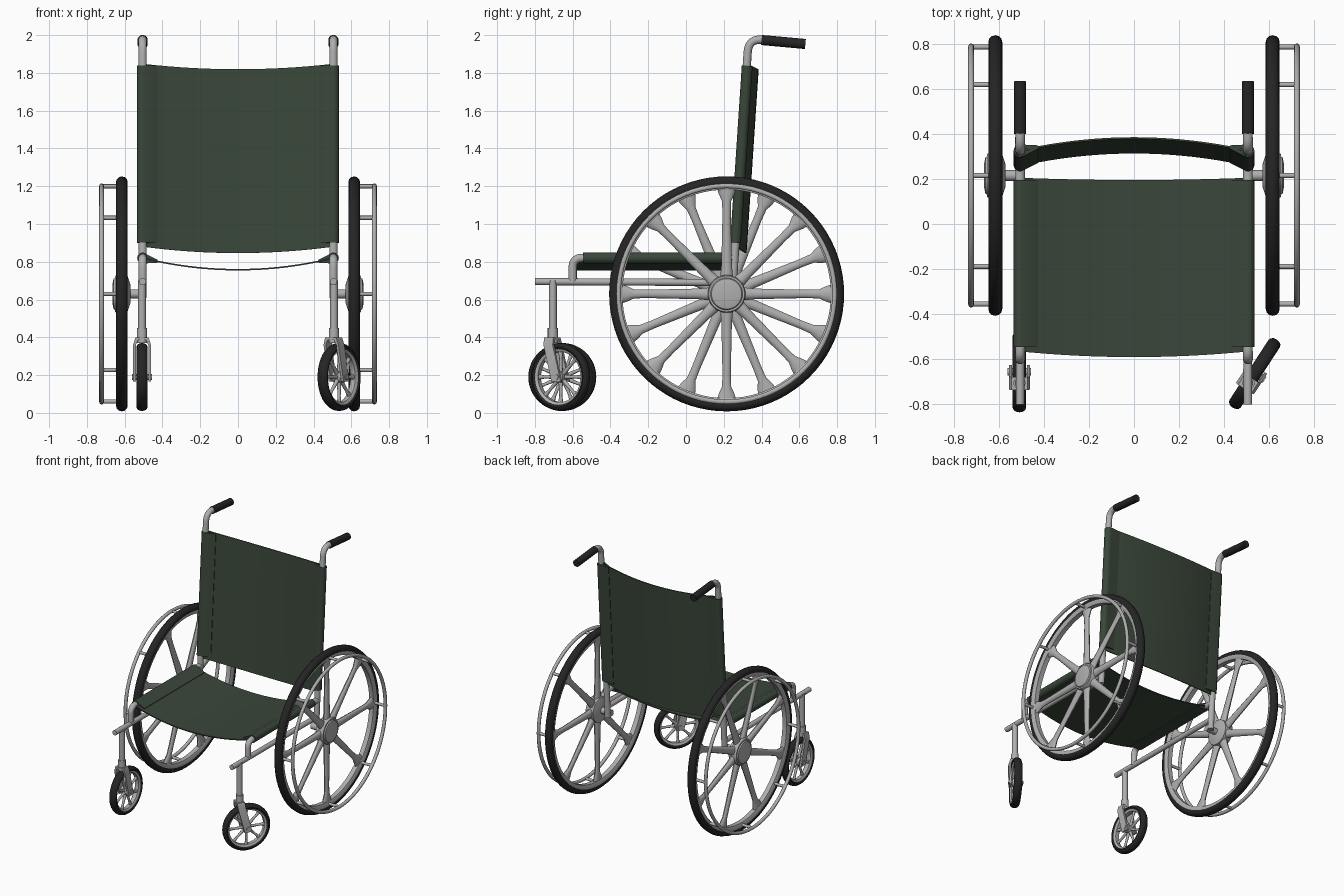
import bpy, bmesh, math
from mathutils import Matrix, Vector

if "Cube" in bpy.data.objects:
    bpy.data.objects.remove(bpy.data.objects["Cube"])


def material(name, rgb):
    m = bpy.data.materials.new(name)
    m.diffuse_color = (*rgb, 1)
    m.use_nodes = True
    m.node_tree.nodes["Principled BSDF"].inputs["Base Color"].default_value = m.diffuse_color
    return m


METAL = material("grey metal", (0.43, 0.43, 0.43))
FABRIC = material("dark green fabric", (0.042, 0.062, 0.042))
RUBBER = material("black rubber", (0.018, 0.018, 0.018))
TAU = 2 * math.pi


def finish(name, bm, mat, M):
    bmesh.ops.recalc_face_normals(bm, faces=bm.faces)
    me = bpy.data.meshes.new(name)
    bm.to_mesh(me)
    bm.free()
    me.transform(M)
    me.materials.append(mat)
    ob = bpy.data.objects.new(name, me)
    bpy.context.collection.objects.link(ob)
    bpy.ops.object.select_all(action='DESELECT')
    ob.select_set(True)
    bpy.context.view_layer.objects.active = ob
    bpy.ops.object.shade_smooth_by_angle(angle=math.radians(40))
    return ob


def loft(bm, rings, wrap=False):
    """Skin closed rings; wrap joins last to first, otherwise ends are capped."""
    vs = [[bm.verts.new(p) for p in r] for r in rings]
    n = len(vs[0])
    for i in range(len(vs) if wrap else len(vs) - 1):
        a, b = vs[i], vs[(i + 1) % len(vs)]
        for j in range(n):
            k = (j + 1) % n
            bm.faces.new((a[j], a[k], b[k], b[j]))
    if not wrap:
        bm.faces.new(vs[0])
        bm.faces.new(vs[-1])


def lathe(name, profile, mat, M, seg=64):
    """Turn a closed (x, radius) profile around the x axis."""
    bm = bmesh.new()
    loft(bm, [[(x, r * math.cos(TAU * i / seg), r * math.sin(TAU * i / seg))
               for x, r in profile] for i in range(seg)], wrap=True)
    return finish(name, bm, mat, M)


def oval(x, r, hx, hr, n=12):
    return [(x + hx * math.cos(TAU * i / n), r + hr * math.sin(TAU * i / n)) for i in range(n)]


def rounded(pts, rad):
    """Round the corners of a path."""
    pts = [Vector(p) for p in pts]
    out = [pts[0]]
    for a, b, c in zip(pts, pts[1:], pts[2:]):
        p, q = b + (a - b).normalized() * rad, b + (c - b).normalized() * rad
        out += [p.lerp(b, t / 6).lerp(b.lerp(q, t / 6), t / 6) for t in range(7)]
    return out + [pts[-1]]


def tube(name, pts, r, mat, M=Matrix(), rad=0.05, n=14):
    pts = rounded(pts, rad) if len(pts) > 2 else [Vector(p) for p in pts]
    bm = bmesh.new()
    rings = []
    t0 = (pts[1] - pts[0]).normalized()
    u = t0.orthogonal().normalized()
    for i, p in enumerate(pts):
        t = (pts[min(i + 1, len(pts) - 1)] - pts[max(i - 1, 0)]).normalized()
        u = (u - t * u.dot(t)).normalized()
        v = t.cross(u)
        rings.append([p + (u * math.cos(TAU * k / n) + v * math.sin(TAU * k / n)) * r for k in range(n)])
    loft(bm, rings)
    return finish(name, bm, mat, M)


def spokes(name, stations, count, offset, M):
    """Radial spokes; stations are (radius, half width, half depth)."""
    bm = bmesh.new()
    for s in range(count):
        a = offset + TAU * s / count
        d, e = Vector((0, math.cos(a), math.sin(a))), Vector((0, -math.sin(a), math.cos(a)))
        loft(bm, [[d * r + e * w * math.cos(TAU * k / 10) + Vector((h * math.sin(TAU * k / 10), 0, 0))
                   for k in range(10)] for r, w, h in stations])
    return finish(name, bm, METAL, M)


def panel(name, origin, along, out, v0, v1, bow0, bow1, sag):
    """Slung cloth sheet plus the two sleeves that wrap its side tubes."""
    o, A, N, half, t = Vector(origin), Vector(along).normalized(), Vector(out).normalized(), 0.505, 0.004
    pos = lambda x, v, w: o + Vector((x, 0, 0)) + A * v + N * w
    bm = bmesh.new()
    rings = []
    for i in range(25):
        x = half * (i / 12 - 1)
        f = 1 - (x / half) ** 2
        a, b, w = v0 + bow0 * f, v1 + bow1 * f, -sag * f
        rings.append([pos(x, a, w + t), pos(x, b, w + t), pos(x, b, w - t), pos(x, a, w - t)])
    loft(bm, rings)
    finish(name, bm, FABRIC, Matrix())
    for side, s in (("left", -1), ("right", 1)):
        bm = bmesh.new()
        sec = [(half + 0.029 * math.cos(b), 0.029 * math.sin(b))
               for b in [math.radians(-100 + 20 * k) for k in range(11)]]
        wt = -sag * (1 - (0.425 / half) ** 2)
        sec += [(0.425, wt + 0.008), (0.425, wt - 0.008)]
        loft(bm, [[pos(s * x, v, w) for x, w in sec] for v in (v0 + 0.02, v1 - 0.01)])
        finish(f"{name}_sleeve_{side}", bm, FABRIC, Matrix())


# Fabric seat and backrest
panel("seat", (0, 0, 0.82), (0, 1, 0), (0, 0, 1), -0.565, 0.205, -0.025, -0.01, 0.062)
LEAN = Vector((0, 0.066, 1)).normalized()
panel("backrest", (0, 0.262, 0.9), LEAN, (0, -1, 0.066), -0.02, 0.95, -0.03, -0.025, 0.058)

for side, s in (("left", -1), ("right", 1)):
    X = s * 0.505
    # Frame tubes
    tube(f"lower_rail_{side}", [(X, -0.80, 0.695), (X, 0.25, 0.69)], 0.019, METAL)
    tube(f"seat_rail_{side}", [(X, -0.60, 0.69), (X, -0.60, 0.82), (X, 0.25, 0.82)], 0.022, METAL)
    tube(f"back_post_{side}", [(X, 0.243, 0.61), (X, 0.331, 1.98), (X, 0.45, 1.973)],
         0.022, METAL, rad=0.07)
    tube(f"grip_{side}", [(X, 0.40, 1.974), (X, 0.632, 1.953)], 0.027, RUBBER, n=20)
    tube(f"axle_{side}", [(s * 0.49, 0.215, 0.63), (s * 0.66, 0.215, 0.63)], 0.024, METAL)

    # Rear wheel
    W = Matrix.Translation((s * 0.615, 0.215, 0.63)) @ Matrix.Scale(s, 4, (1, 0, 0))
    lathe(f"rear_tire_{side}", oval(0, 0.592, 0.031, 0.03), RUBBER, W, 80)
    lathe(f"rear_rim_{side}", [(-0.026, 0.596), (-0.029, 0.575), (-0.018, 0.552),
                               (0.018, 0.552), (0.029, 0.575), (0.026, 0.596)], METAL, W, 80)
    spokes(f"rear_spokes_{side}", [(0.07, 0.036, 0.024), (0.15, 0.028, 0.02), (0.42, 0.022, 0.016),
                                   (0.49, 0.024, 0.016), (0.53, 0.042, 0.018), (0.565, 0.052, 0.018)],
           8, 0 if s > 0 else math.radians(22.5), W)
    lathe(f"rear_hub_{side}", [(-0.045, 0.001), (-0.045, 0.05), (-0.03, 0.095), (0.028, 0.1), (0.036, 0.095),
                               (0.036, 0.085), (0.044, 0.08), (0.05, 0.05), (0.05, 0.001)], METAL, W, 40)
    # Push rim with its eight stand-offs
    lathe(f"push_rim_{side}", oval(0.107, 0.572, 0.013, 0.013, 10), METAL, W, 80)
    for k in range(8):
        c, d = 0.57 * math.cos(TAU * k / 8), 0.57 * math.sin(TAU * k / 8)
        tube(f"push_rim_strut_{side}_{k}", [(0.015, c, d), (0.107, c, d)], 0.011, METAL, W, n=10)

    # Front caster, the right one swivelled
    P = Matrix.Translation((X + s * 0.003, -0.705, 0)) @ Matrix.Rotation(math.radians(-33 if s > 0 else 0), 4, 'Z')
    C = P @ Matrix.Translation((0, 0.05, 0.19))
    tube(f"caster_stem_{side}", [(0, 0, 0.38), (0, 0, 0.70)], 0.021, METAL, P)
    tube(f"caster_collar_{side}", [(0, 0, 0.37), (0, 0, 0.45)], 0.027, METAL, P)
    lathe(f"caster_tire_{side}", oval(0, 0.159, 0.03, 0.021), RUBBER, C, 48)
    lathe(f"caster_rim_{side}", [(-0.024, 0.158), (-0.024, 0.146), (-0.015, 0.134),
                                 (0.015, 0.134), (0.024, 0.146), (0.024, 0.158)], METAL, C, 48)
    spokes(f"caster_spokes_{side}", [(0.015, 0.012, 0.012), (0.10, 0.008, 0.009), (0.14, 0.015, 0.011)],
           8, 0 if s > 0 else math.radians(22.5), C)
    tube(f"caster_axle_{side}", [(-0.052, 0, 0), (0.052, 0, 0)], 0.016, METAL, C)
    lathe(f"caster_hub_{side}", [(-0.028, 0.001), (-0.028, 0.03), (0.028, 0.03), (0.028, 0.001)], METAL, C, 24)
    # Fork: two plates joined over the wheel by a crown
    bm = bmesh.new()
    path = [(-0.04, 0.05, 0.165), (-0.04, 0.0, 0.36), (-0.028, -0.003, 0.392),
            (0.028, -0.003, 0.392), (0.04, 0.0, 0.36), (0.04, 0.05, 0.165)]
    rings = []
    for x, y, z in path:
        k = 0.007 if x > 0 else -0.007
        dz = 0.007 if z > 0.38 else 0
        h = 0.029
        rings.append([(x - k, y - h, z - dz), (x + k, y - h, z + dz), (x + k, y + h, z + dz), (x - k, y + h, z - dz)])
    loft(bm, rings)
    finish(f"caster_fork_{side}", bm, METAL, P)
